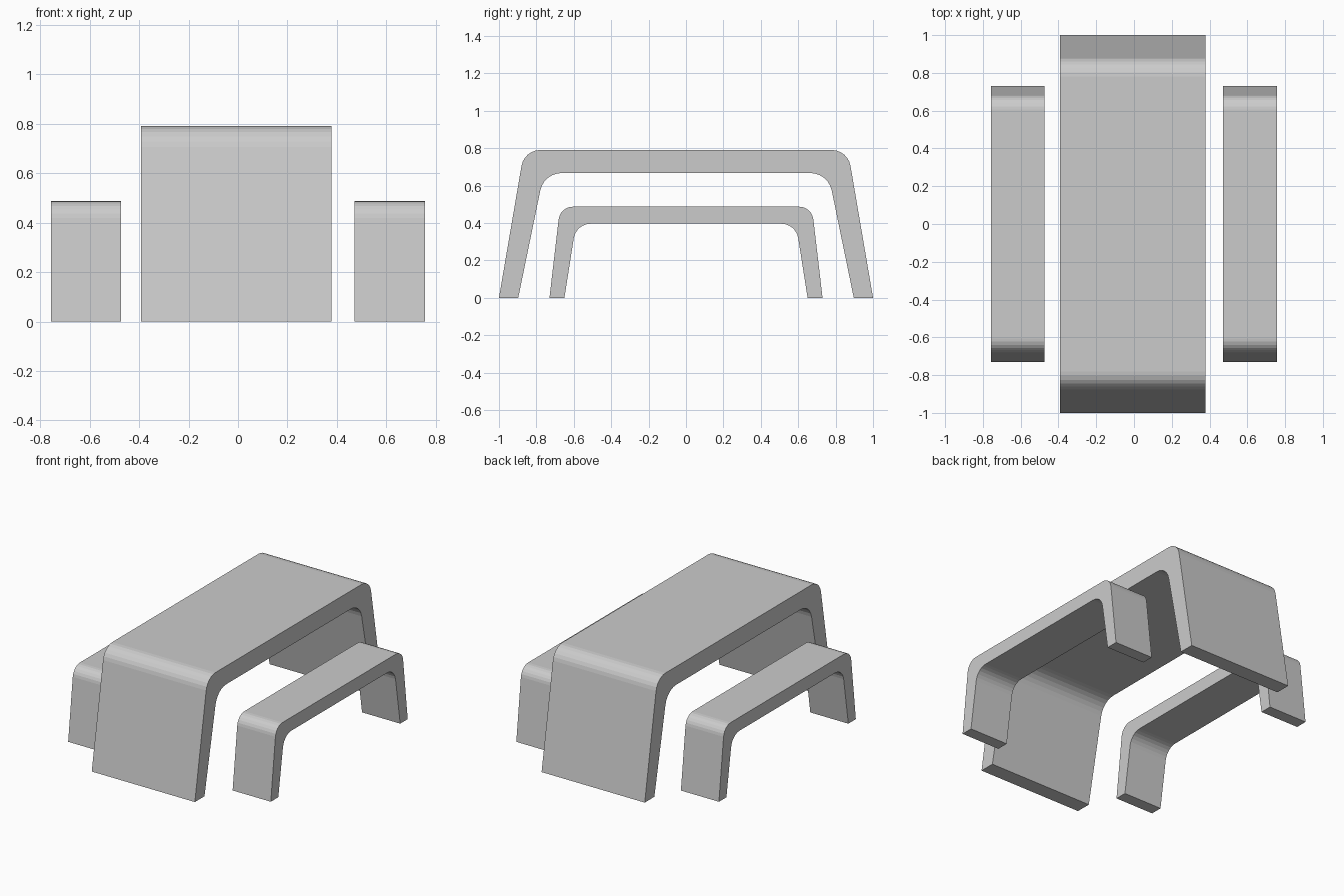
import bpy, bmesh, math
from mathutils import Vector

if "Cube" in bpy.data.objects:
    bpy.data.objects.remove(bpy.data.objects["Cube"])

SEGMENTS = 6


def arch_line(foot, corner, tangent):
    """Half outline (foot, rounded corner), mirrored across y = 0."""
    foot, corner = Vector(foot), Vector(corner)
    d1, d2 = (foot - corner).normalized(), Vector((-1, 0))
    half = d1.angle(d2) / 2
    centre = corner + (d1 + d2).normalized() * tangent / math.cos(half)
    a = corner + d1 * tangent - centre
    b = corner + d2 * tangent - centre
    sweep = a.angle(b)
    pts = [foot]
    for i in range(SEGMENTS + 1):
        t = i / SEGMENTS
        pts.append(centre + (a * math.sin((1 - t) * sweep)
                             + b * math.sin(t * sweep)) / math.sin(sweep))
    return pts + [Vector((-p.x, p.y)) for p in reversed(pts)]


def bent_slab(name, x0, x1, outer, inner):
    """Sweep the band between two arch lines along x."""
    bm = bmesh.new()
    rings = [[bm.verts.new((x, p.x, p.y)) for x, p in
              ((x0, o), (x1, o), (x1, i), (x0, i))]
             for o, i in zip(arch_line(*outer), arch_line(*inner))]
    for r, s in zip(rings, rings[1:]):
        for k in range(4):
            n = (k + 1) % 4
            bm.faces.new((r[k], r[n], s[n], s[k]))
    bm.faces.new(rings[0])
    bm.faces.new(rings[-1])
    bmesh.ops.recalc_face_normals(bm, faces=bm.faces)
    mesh = bpy.data.meshes.new(name)
    bm.to_mesh(mesh)
    bm.free()
    obj = bpy.data.objects.new(name, mesh)
    bpy.context.collection.objects.link(obj)


# Table
bent_slab("table", -0.392, 0.378,
          ((1.0, 0), (0.865, 0.79), 0.085),
          ((0.897, 0), (0.760, 0.667), 0.095))

# Benches on both sides
for name, x0, x1 in (("left_bench", -0.757, -0.473), ("right_bench", 0.471, 0.756)):
    bent_slab(name, x0, x1,
              ((0.73, 0), (0.673, 0.487), 0.068),
              ((0.65, 0), (0.588, 0.396), 0.078))
